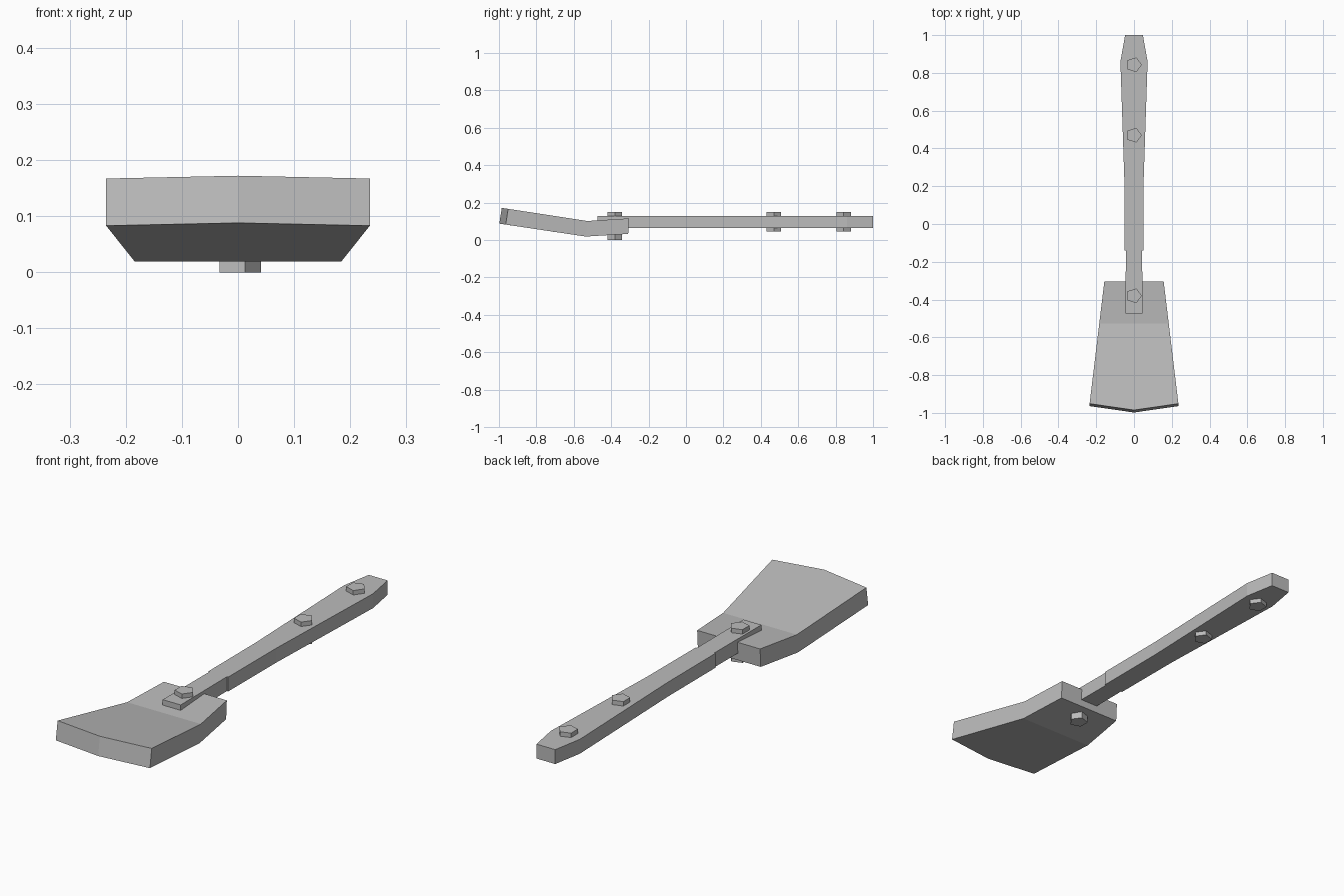
import bpy, bmesh
from mathutils import Matrix

cube = bpy.data.objects.get("Cube")
if cube:
    bpy.data.objects.remove(cube, do_unlink=True)

grey = bpy.data.materials.new("plain grey")
grey.use_nodes = True
colour = (0.5, 0.5, 0.5, 1)
grey.diffuse_color = colour
grey.node_tree.nodes["Principled BSDF"].inputs["Base Color"].default_value = colour


def finish(name, bm):
    bmesh.ops.recalc_face_normals(bm, faces=bm.faces)
    mesh = bpy.data.meshes.new(name)
    bm.to_mesh(mesh)
    bm.free()
    mesh.materials.append(grey)
    obj = bpy.data.objects.new(name, mesh)
    bpy.context.collection.objects.link(obj)
    return obj


# Blade: rows of (half width, edge y, centre y, edge z, centre z), bent upward
def build_blade():
    bm = bmesh.new()

    def sheet(rows):
        grid = [[bm.verts.new(p) for p in ((-w, ye, ze), (0, yc, zc), (w, ye, ze))]
                for w, ye, yc, ze, zc in rows]
        for a, b in zip(grid, grid[1:]):
            for i in range(2):
                bm.faces.new((a[i], a[i + 1], b[i + 1], b[i]))
        return [[r[0] for r in grid], grid[-1], [r[2] for r in grid], grid[0]]

    top = sheet([(0.157, -0.304, -0.304, 0.116, 0.116),
                 (0.184, -0.528, -0.528, 0.102, 0.102),
                 (0.235, -0.951, -0.985, 0.167, 0.172)])
    bottom = sheet([(0.157, -0.309, -0.309, 0.033, 0.033),
                    (0.184, -0.536, -0.536, 0.019, 0.019),
                    (0.235, -0.964, -0.998, 0.083, 0.088)])
    for upper, lower in zip(top, bottom):
        for i in range(2):
            bm.faces.new((upper[i], upper[i + 1], lower[i + 1], lower[i]))
    finish("blade", bm)


# Handle: mirrored outline of (half width, y), extruded upward
def build_handle(z0, z1):
    side = [(0.045, -0.473), (0.043, -0.14), (0.049, -0.14), (0.05, 0.2),
            (0.072, 0.86), (0.047, 1.0)]
    outline = side + [(-x, y) for x, y in reversed(side)]
    bm = bmesh.new()
    face = bm.faces.new([bm.verts.new((x, y, z0)) for x, y in outline])
    cap = bmesh.ops.extrude_face_region(bm, geom=[face])
    moved = [v for v in cap["geom"] if isinstance(v, bmesh.types.BMVert)]
    bmesh.ops.translate(bm, verts=moved, vec=(0, 0, z1 - z0))
    finish("handle", bm)


# Five-sided bolts passing through the handle and blade
def build_bolt(name, y, z0, z1):
    bm = bmesh.new()
    bmesh.ops.create_cone(bm, cap_ends=True, segments=5, radius1=0.041,
                          radius2=0.041, depth=z1 - z0)
    point = max(bm.verts, key=lambda v: v.co.y).co
    turn = Matrix.Rotation(point.xy.angle_signed((1, 0)) * -1, 4, "Z")
    bmesh.ops.transform(bm, matrix=Matrix.Translation((0, y, (z0 + z1) / 2)) @ turn,
                        verts=bm.verts)
    finish(name, bm)


build_blade()
build_handle(0.065, 0.13)
build_bolt("blade_bolt", -0.38, 0, 0.15)
build_bolt("middle_bolt", 0.47, 0.045, 0.15)
build_bolt("end_bolt", 0.843, 0.045, 0.15)
